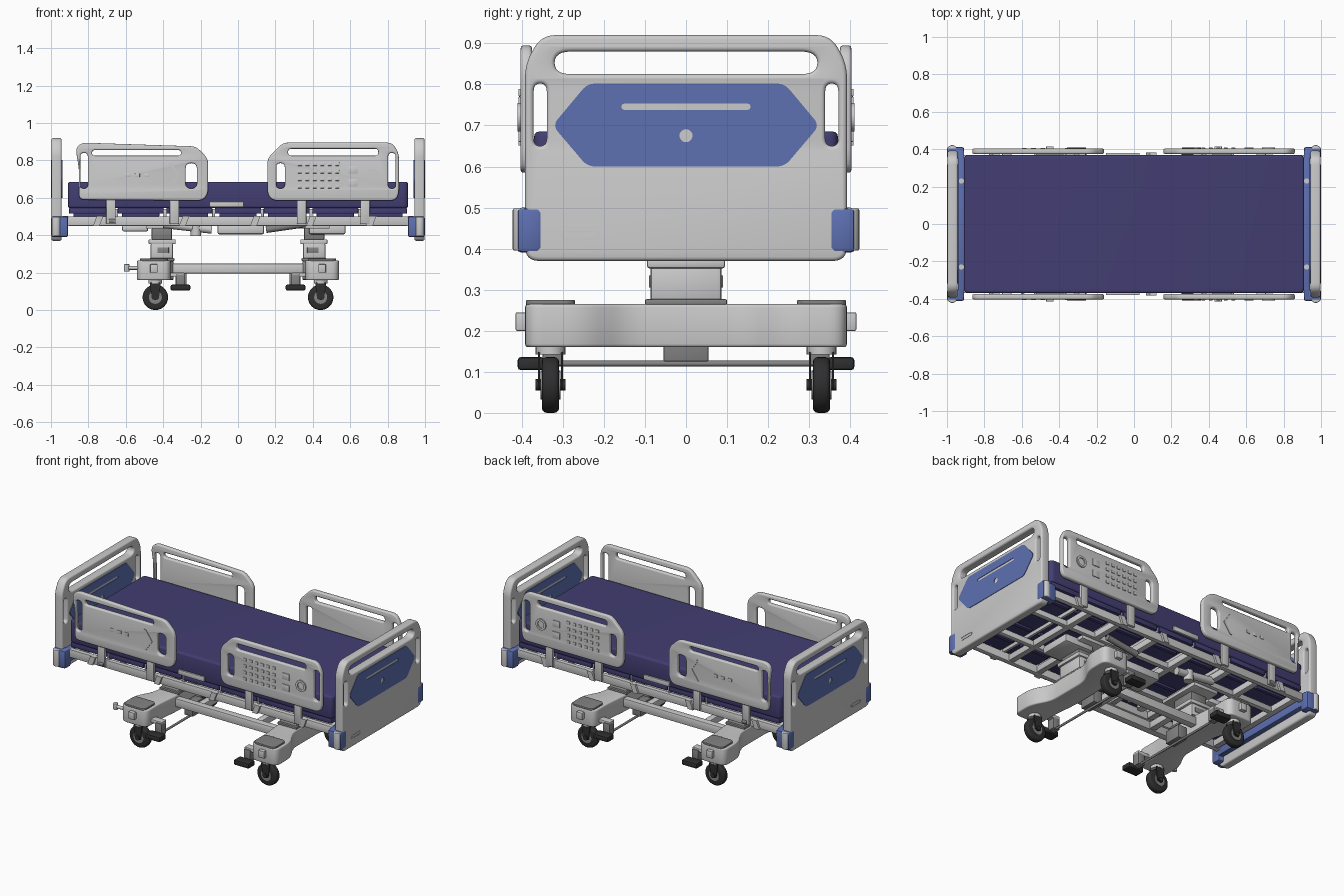
import bpy, bmesh, math
from mathutils import Vector, Matrix

cube = bpy.data.objects.get("Cube")
if cube:
    bpy.data.objects.remove(cube)


def material(name, r, g, b):
    m = bpy.data.materials.new(name)
    m.use_nodes = True
    m.diffuse_color = (r, g, b, 1)
    m.node_tree.nodes["Principled BSDF"].inputs["Base Color"].default_value = (r, g, b, 1)
    return m


GREY = material("light_grey", .60, .60, .60)
STEEL = material("mid_grey", .23, .23, .23)
BLUE = material("panel_blue", .11, .16, .44)
NAVY = material("mattress_navy", .055, .048, .17)
BLACK = material("rubber_black", .028, .028, .028)
made = []


def finish(name, bm, mat):
    me = bpy.data.meshes.new(name)
    bm.to_mesh(me)
    bm.free()
    me.materials.clear()
    me.materials.append(mat)
    ob = bpy.data.objects.new(name, me)
    bpy.context.collection.objects.link(ob)
    made.append(ob)
    return ob


def box(name, mat, xs, ys, zs, bevel=0.004):
    bm = bmesh.new()
    bmesh.ops.create_cube(bm, size=1)
    lo, hi = (Vector((f(xs), f(ys), f(zs))) for f in (min, max))
    for v in bm.verts:
        v.co = Vector([lo[i] + (v.co[i] + .5) * (hi[i] - lo[i]) for i in range(3)])
    if bevel:
        bmesh.ops.bevel(bm, geom=bm.edges[:], offset=bevel, segments=2, affect='EDGES', profile=.5)
    return finish(name, bm, mat)


def cyl(name, mat, a, b, r, r2=None, n=24, bevel=0):
    a, b = Vector(a), Vector(b)
    bm = bmesh.new()
    bmesh.ops.create_cone(bm, cap_ends=True, segments=n, radius1=r,
                          radius2=r if r2 is None else r2, depth=(b - a).length)
    if bevel:
        rim = [e for e in bm.edges if any(len(f.verts) > 4 for f in e.link_faces)]
        bmesh.ops.bevel(bm, geom=rim, offset=bevel, segments=3, affect='EDGES', profile=.5)
    turn = (b - a).to_track_quat('Z', 'Y').to_matrix().to_4x4()
    bm.transform(Matrix.Translation((a + b) / 2) @ turn)
    return finish(name, bm, mat)


def rounded(pts, r, n=6):
    """Polygon with every corner replaced by a small curve."""
    out = []
    for i, p in enumerate(pts):
        p, a, b = Vector(p), Vector(pts[i - 1]), Vector(pts[(i + 1) % len(pts)])
        s, e = (p + (q - p).normalized() * min(r, (q - p).length * .499) for q in (a, b))
        for k in range(n + 1):
            t = k / n
            out.append(s * (1 - t) ** 2 + p * 2 * t * (1 - t) + e * t * t)
    return out


def rect(u0, u1, v0, v1, r=0.01):
    return rounded([(u0, v0), (u1, v0), (u1, v1), (u0, v1)], r)


def disc(u, v, r, n=20):
    return [Vector((u + r * math.cos(k * math.tau / n), v + r * math.sin(k * math.tau / n))) for k in range(n)]


TURN = {'X': Matrix.Rotation(math.pi / 2, 4, 'Z') @ Matrix.Rotation(math.pi / 2, 4, 'X'),
        'Y': Matrix.Rotation(math.pi / 2, 4, 'X'), 'Z': Matrix.Identity(4)}


def plate(name, mat, axis, loops, lo, hi, bevel=0.0):
    """Outline with holes, extruded along the given axis from lo to hi."""
    cu = bpy.data.curves.new(name, 'CURVE')
    cu.dimensions, cu.fill_mode = '2D', 'BOTH'
    cu.extrude, cu.bevel_depth, cu.offset = abs(hi - lo) / 2 - bevel, bevel, -bevel
    cu.bevel_resolution = 2
    for loop in loops:
        sp = cu.splines.new('POLY')
        sp.points.add(len(loop) - 1)
        for pt, co in zip(sp.points, loop):
            pt.co = (co[0], co[1], 0, 1)
        sp.use_cyclic_u = True
    ob = bpy.data.objects.new(name, cu)
    bpy.context.collection.objects.link(ob)
    me = bpy.data.meshes.new_from_object(ob.evaluated_get(bpy.context.evaluated_depsgraph_get()))
    bm = bmesh.new()
    bm.from_mesh(me)
    bpy.data.objects.remove(ob)
    bpy.data.meshes.remove(me)
    bmesh.ops.remove_doubles(bm, verts=bm.verts[:], dist=1e-5)
    bmesh.ops.recalc_face_normals(bm, faces=bm.faces[:])
    shift = Vector([(lo + hi) / 2 if axis == c else 0 for c in "XYZ"])
    bm.transform(Matrix.Translation(shift) @ TURN[axis])
    return finish(name, bm, mat)


# Mattress and the sectioned platform below it
plate("mattress", NAVY, 'Z', [rect(-.91, .91, -.37, .37, .03)], .545, .685, .012)
for i in range(7):
    x = -.78 + i * .26
    box("platform_section", NAVY, (x - .123, x + .123), (-.365, .365), (.515, .546))
    for y in (-.24, -.08, .08, .24):
        box("platform_rib", NAVY, (x - .1, x + .1), (y - .012, y + .012), (.5, .517))
for x in (-.65, -.39, -.13, .13, .39, .65):
    box("platform_hinge", GREY, (x - .008, x + .008), (-.355, .355), (.495, .54), .002)

# Bed frame
for s in (-1, 1):
    box("frame_side_rail", GREY, (-.91, .91), (s * .34, s * .37), (.45, .5))
    box("frame_inner_rail", GREY, (-.88, .88), (s * .13, s * .16), (.455, .49))
    box("label_plate", GREY, (-.15, .03), (s * .365, s * .38), (.55, .58))
    for x in (-.74, -.28, .1, .4, .72):
        plate("slanted_bracket", GREY, 'Y',
              [[(x - .035, .45), (x, .45), (x + .02, .503), (x - .015, .503)]], s * .365, s * .383)
    cyl("side_peg", STEEL, (-.69, s * .38, .475), (-.66, s * .38, .475), .012)
for x in (-.88, -.6, -.4, -.13, .13, .4, .6, .88):
    box("frame_crossbar", GREY, (x - .018, x + .018), (-.35, .35), (.455, .495))

# Motors and drive boxes under the frame
box("control_box", GREY, (-.11, .14), (-.09, .09), (.405, .455), .01)
box("drive_box", GREY, (.38, .575), (-.1, .1), (.405, .455), .01)
box("head_drive_box", GREY, (-.62, -.48), (-.07, .07), (.42, .455), .01)
for y in (-.2, .2):
    cyl("actuator", GREY, (-.4, y, .46), (-.14, y, .43), .022)
    cyl("actuator_motor", GREY, (-.225, y, .395), (-.225, y, .46), .028)
    cyl("leg_actuator", STEEL, (.15, y, .43), (.36, y, .46), .018)

# End boards with handle openings, blue inlays and corner bumpers
outline = rounded([(-.392, .37), (.392, .37), (.392, .85), (.352, .92), (-.352, .92), (-.392, .85)], .035)
openings = [rect(-.32, .32, .825, .88, .04)] + [rect(s * .355 - .016, s * .355 + .016, .65, .802, .02) for s in (-1, 1)]
inlay = [rounded([(-.325, .7), (-.24, .6), (.24, .6), (.325, .7), (.24, .802), (-.24, .802)], .02),
         rect(-.157, .157, .738, .753, .008), disc(0, .675, .016)]
for s in (-1, 1):
    plate("end_board", GREY, 'X', [outline] + openings, s * .943, s * .997, .01)
    plate("outer_inlay", BLUE, 'X', inlay, s * .995, s * 1.0)
    plate("inner_inlay", BLUE, 'X', inlay, s * .939, s * .945)
    plate("board_badge", GREY, 'X', [rect(-.302, -.21, .422, .443, .01), rect(-.299, -.213, .425, .44, .008)],
          s * .996, s * .999)
    box("end_crossbar", BLUE, (s * .908, s * .942), (-.395, .395), (.42, .5), .006)
    for t in (-1, 1):
        cyl("end_screw", GREY, (s * .923, t * .23, .49), (s * .923, t * .23, .504), .014)
        box("corner_block", BLUE, (s * .908, s * 1.0), (t * .35, t * .412), (.39, .5), .012)
        cyl("corner_roller", GREY, (s * .972, t * .397, .395), (s * .972, t * .397, .498), .025, bevel=.004)

# Side guards: head guard has a falling top edge, foot guard a level one
head = [rounded([(-.85, .59), (-.19, .585), (-.16, .62), (-.16, .81), (-.225, .875), (-.835, .895), (-.868, .865),
                 (-.85, .75)], .03),
        rect(-.78, -.305, .825, .855, .016), rect(-.843, -.803, .65, .84, .02), rect(-.28, -.22, .65, .785, .03)]
foot = [rounded([(.185, .585), (.84, .585), (.86, .62), (.86, .84), (.825, .895), (.24, .895), (.157, .81),
                 (.157, .62)], .03),
        rect(.268, .75, .825, .862, .018), rect(.803, .843, .65, .84, .02), rect(.205, .25, .65, .785, .022)]
chevron = [(-.37, .655), (-.355, .655), (-.31, .72), (-.355, .785), (-.37, .785), (-.325, .72)]
for s in (-1, 1):
    plate("head_side_guard", GREY, 'Y', head, s * .375, s * .403, .008)
    plate("foot_side_guard", GREY, 'Y', foot, s * .375, s * .403, .008)
    # Raised controls on the guards
    plate("guard_chevron", GREY, 'Y', [chevron], s * .402, s * .407)
    plate("guard_dial", GREY, 'Y', [disc(.72, .72, .035), disc(.72, .72, .022)], s * .402, s * .41)
    for i in range(6):
        for z in (.66, .7, .74, .78):
            box("guard_button", GREY, (.32 + i * .04, .342 + i * .04), (s * .402, s * .408), (z - .009, z + .009), .002)
    for z in (.68, .75):
        box("guard_key", GREY, (.59, .64), (s * .402, s * .408), (z - .02, z + .02), .002)
    for i in range(3):
        box("guard_symbol", GREY, (-.6 + i * .05, -.575 + i * .05), (s * .402, s * .407), (.71, .73), .002)
    for x in (-.68, -.34, .34, .68):
        box("guard_arm", GREY, (x - .025, x + .025), (s * .367, s * .385), (.46, .62))

# Base: two feet with lifting columns
for s in (-1, 1):
    plan = [(.345, -.1), (.36, -.25), (.36, -.392), (.54, -.392), (.54, -.25), (.48, -.14),
            (.48, .14), (.54, .25), (.54, .392), (.36, .392), (.36, .25), (.345, .1)]
    plan = rounded([(s * x, y) for x, y in plan], .045)
    plate("base_foot", GREY, 'Z', [plan], .16, .265, .008)
    box("column_collar", STEEL, (s * .34, s * .475), (-.1, .1), (.262, .277))
    box("lower_column", GREY, (s * .347, s * .467), (-.087, .087), (.27, .36), .01)
    box("column_cap", GREY, (s * .333, s * .478), (-.095, .095), (.352, .378), .006)
    box("column_window", STEEL, (s * .37, s * .43), (-.09, .09), (.305, .335), .001)
    box("upper_column", STEEL, (s * .352, s * .462), (-.075, .075), (.375, .44), .008)
    box("column_head", GREY, (s * .32, s * .49), (-.14, .14), (.435, .458))
    box("brake_box", STEEL, (s * .275, s * .335), (-.055, .055), (.125, .205))
    cyl("brake_rod", STEEL, (s * .305, -.37, .12), (s * .305, .37, .12), .007, n=12)
    for t in (-1, 1):
        y = t * .33
        plate("foot_pad", STEEL, 'Z', [rect(min(s * .375, s * .525), max(s * .375, s * .525),
              y - .06, y + .06, .03)], .262, .275, .003)
        box("foot_bumper", GREY, (s * .43, s * .47), (t * .385, t * .415), (.2, .245))
        # Castor
        cyl("castor_tyre", BLACK, (s * .442, y - .021, .068), (s * .442, y + .021, .068), .068, n=36, bevel=.012)
        cyl("castor_hub", STEEL, (s * .442, y - .024, .068), (s * .442, y + .024, .068), .035)
        cyl("castor_axle", BLACK, (s * .442, y - .037, .068), (s * .442, y + .037, .068), .014)
        cyl("castor_swivel", GREY, (s * .442, y, .142), (s * .442, y, .165), .036)
        for w in (-1, 1):
            plate("castor_fork", BLACK, 'Y', [rounded([(s * .442 - .018, .055), (s * .442 + .018, .055),
                  (s * .442 + .03, .148), (s * .442 - .03, .148)], .012)], y + w * .025, y + w * .031)
        # Brake pedal
        box("brake_pedal", BLACK, (s * .255, s * .36), (t * .345, t * .41), (.104, .136), .008)
        box("pedal_bracket", STEEL, (s * .285, s * .33), (t * .3, t * .35), (.115, .19))
        box("pedal_arm", GREY, (s * .285, s * .375), (t * .3, t * .345), (.178, .2))
for y in (-.1, .1):
    box("base_beam", GREY, (-.36, .36), (y - .022, y + .022), (.195, .248), .006)
for x in (-.2, .2):
    box("base_crossbeam", GREY, (x - .02, x + .02), (-.1, .1), (.2, .243))

# Foot lever on the head end
cyl("lever_rod", GREY, (-.53, -.36, .225), (-.6, -.36, .225), .01, n=12)
cyl("lever_knob", GREY, (-.595, -.36, .205), (-.595, -.36, .245), .014, n=16, bevel=.003)

# Smooth curved surfaces, keep hard edges
bpy.ops.object.select_all(action='DESELECT')
for ob in made:
    ob.select_set(True)
bpy.context.view_layer.objects.active = made[0]
bpy.ops.object.shade_smooth_by_angle(angle=math.radians(35))
